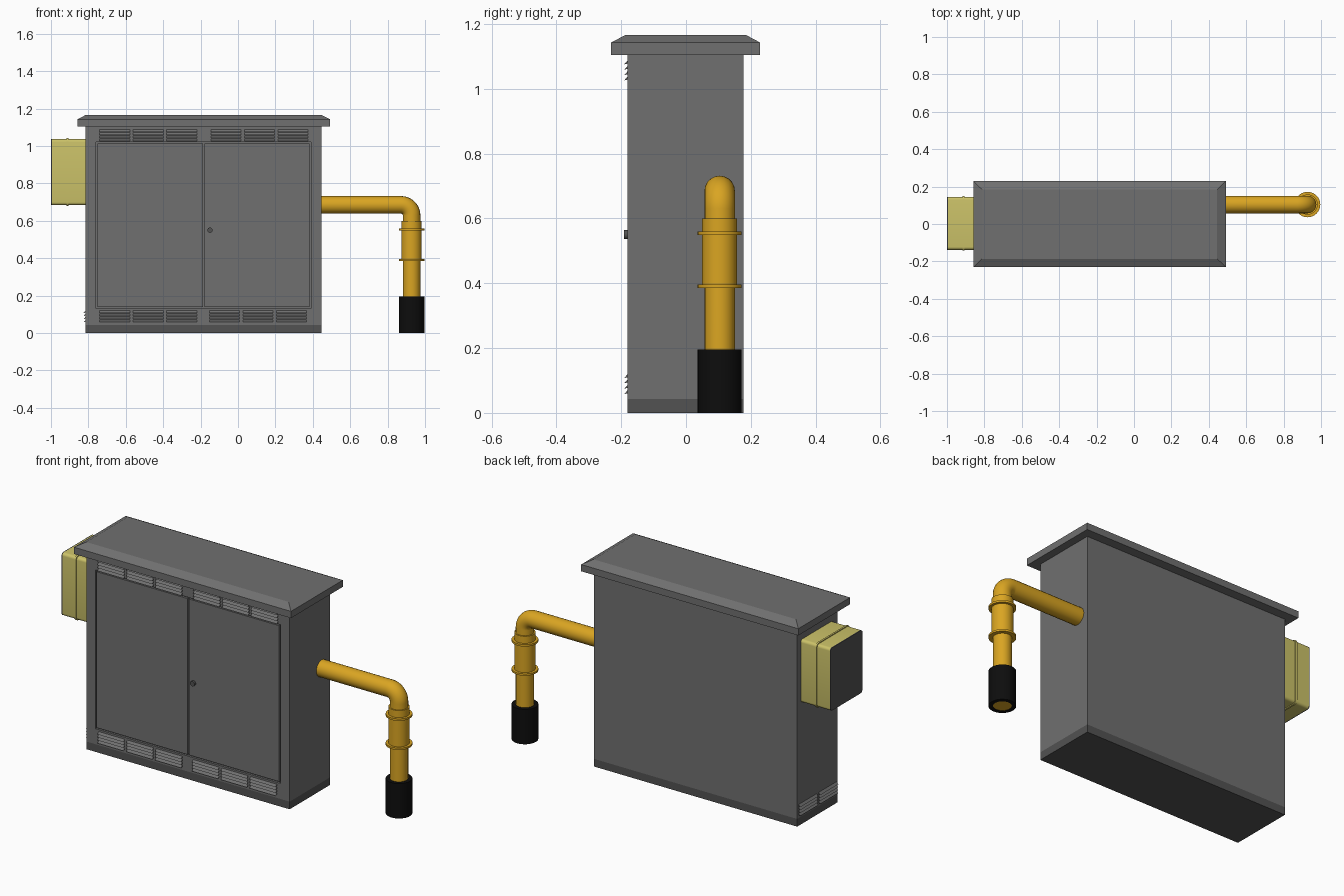
import bpy, bmesh, math
from mathutils import Vector

if "Cube" in bpy.data.objects:
    bpy.data.objects.remove(bpy.data.objects["Cube"])


def mat(name, r, g, b):
    m = bpy.data.materials.new(name)
    m.diffuse_color = (r, g, b, 1)
    m.use_nodes = True
    m.node_tree.nodes["Principled BSDF"].inputs["Base Color"].default_value = m.diffuse_color
    return m


GREY = mat("cabinet grey", 0.162, 0.162, 0.162)
DARK = mat("dark grey", 0.084, 0.084, 0.084)
GOLD = mat("pipe yellow", 0.70, 0.376, 0.016)
PALE = mat("meter box yellow", 0.60, 0.54, 0.14)
BLACK = mat("sleeve black", 0.004, 0.004, 0.004)


def finish(bm, name, m, smooth=False):
    bmesh.ops.recalc_face_normals(bm, faces=bm.faces)
    me = bpy.data.meshes.new(name)
    bm.to_mesh(me)
    bm.free()
    me.materials.append(m)
    ob = bpy.data.objects.new(name, me)
    bpy.context.collection.objects.link(ob)
    if smooth:
        shade(ob)
    return ob


def shade(ob):
    bpy.ops.object.select_all(action='DESELECT')
    bpy.context.view_layer.objects.active = ob
    ob.select_set(True)
    bpy.ops.object.shade_smooth_by_angle(angle=math.radians(35))


def cube(x0, x1, y0, y1, z0, z1):
    bm = bmesh.new()
    bmesh.ops.create_cube(bm, size=1)
    for v in bm.verts:
        v.co = Vector((x1 if v.co.x > 0 else x0, y1 if v.co.y > 0 else y0,
                       z1 if v.co.z > 0 else z0))
    return bm


def box(name, m, *dims):
    return finish(cube(*dims), name, m)


def rounded_x(name, m, dims, r):
    """Box whose edges along x are rounded."""
    bm = cube(*dims)
    es = [e for e in bm.edges if abs((e.verts[0].co - e.verts[1].co).x) > 1e-4]
    bmesh.ops.bevel(bm, geom=es, offset=r, segments=5, profile=0.5, affect='EDGES')
    return finish(bm, name, m, True)


def lathe(name, m, profile, cx, cy, n=40):
    """Closed (radius, z) profile turned about a vertical axis."""
    bm = bmesh.new()
    rings = [[bm.verts.new((cx + r * math.cos(2 * math.pi * i / n),
                            cy + r * math.sin(2 * math.pi * i / n), z))
              for i in range(n)] for r, z in profile]
    for k in range(len(rings)):
        a, b = rings[k], rings[(k + 1) % len(rings)]
        for i in range(n):
            j = (i + 1) % n
            bm.faces.new((a[i], a[j], b[j], b[i]))
    return finish(bm, name, m, True)


X0, X1, Y0, Y1 = -0.815, 0.447, -0.18, 0.177
DX0, DX1, DZ0, DZ1, SPLIT = -0.76, 0.39, 0.13, 1.022, -0.183

# cabinet body with a shallow door recess
bm = cube(X0, X1, Y0, Y1, 0.043, 1.105)
front = min(bm.faces, key=lambda f: f.calc_center_median().y)
mid = front.calc_center_median()
for depth in (0.0, 0.012):
    bmesh.ops.inset_individual(bm, faces=[front], thickness=0.001)
    for v in front.verts:
        v.co = Vector((DX1 if v.co.x > mid.x else DX0, Y0 + depth,
                       DZ1 if v.co.z > mid.z else DZ0))
finish(bm, "cabinet_body", GREY)
box("plinth", DARK, X0, X1, Y0, Y1, 0, 0.043)

# roof with chamfered rim
bm = cube(-0.858, 0.491, -0.231, 0.229, 1.105, 1.143)
top = max(bm.faces, key=lambda f: f.calc_center_median().z)
top = bmesh.ops.extrude_discrete_faces(bm, faces=[top])["faces"][0]
for v in top.verts:
    v.co += Vector((-0.046 if v.co.x > 0 else 0.046,
                    -0.045 if v.co.y > 0 else 0.045, 0.024))
finish(bm, "roof", GREY)

# doors and lock
g = 0.008
box("left_door", GREY, DX0 + g, SPLIT - g / 2, Y0, Y0 + 0.013, DZ0 + g, DZ1 - g)
box("right_door", GREY, SPLIT + g / 2, DX1 - g, Y0, Y0 + 0.013, DZ0 + g, DZ1 - g)
bm = bmesh.new()
bmesh.ops.create_cone(bm, cap_ends=True, segments=24, radius1=0.014, radius2=0.014, depth=0.014)
for v in bm.verts:
    v.co = Vector((v.co.x - 0.15, v.co.z + Y0 - 0.005, v.co.y + 0.55))
finish(bm, "door_lock", DARK, True)


# louvred vents: wedge slats standing out from a wall
def vent(name, a, b, z, side=False):
    bm = bmesh.new()
    for k in range(4):
        zk = z + 0.0165 * k
        ends = []
        for t in (a, b):
            prof = ((-0.001, zk + 0.013), (0.011, zk), (-0.001, zk + 0.003))
            ends.append([bm.verts.new((X0 - o, t, h) if side else (t, Y0 - o, h))
                         for o, h in prof])
        p, q = ends
        bm.faces.new(p)
        bm.faces.new(q[::-1])
        for i in range(3):
            j = (i + 1) % 3
            bm.faces.new((p[i], q[i], q[j], p[j]))
    finish(bm, name, GREY)


for row, z, right in (("top", 1.026, -0.145), ("bottom", 0.058, -0.153)):
    for start in (-0.74, right):
        for i in range(3):
            x = start + 0.179 * i
            vent(row + "_vent", x, x + 0.162, z)
for y in (-0.172, 0.005):
    vent("side_vent", y, y + 0.16, 0.058, True)

# meter box on the left wall
rounded_x("meter_box", PALE, (-0.995, X0, -0.138, 0.145, 0.684, 1.037), 0.016)
rounded_x("meter_box_seam", PALE, (-0.917, -0.907, -0.143, 0.150, 0.679, 1.042), 0.02)
rounded_x("meter_box_cover", DARK, (-1.0, -0.995, -0.138, 0.145, 0.684, 1.037), 0.016)

# gas pipe: out of the right wall, round the bend and down
PX, PY, PZ, BR = 0.928, 0.104, 0.685, 0.056
pts = [(X1 - 0.02, PY, PZ)]
for i in range(13):
    a = math.pi / 2 * i / 12
    pts.append((PX - BR + BR * math.sin(a), PY, PZ - BR + BR * math.cos(a)))
pts.append((PX, PY, 0.002))
cu = bpy.data.curves.new("gas_pipe", 'CURVE')
cu.dimensions = '3D'
cu.bevel_depth = 0.047
cu.bevel_resolution = 8
cu.use_fill_caps = True
sp = cu.splines.new('POLY')
sp.points.add(len(pts) - 1)
for p, c in zip(sp.points, pts):
    p.co = (*c, 1)
cu.materials.append(GOLD)
pipe = bpy.data.objects.new("gas_pipe", cu)
bpy.context.collection.objects.link(pipe)
bpy.ops.object.select_all(action='DESELECT')
bpy.context.view_layer.objects.active = pipe
pipe.select_set(True)
bpy.ops.object.convert(target='MESH')
shade(bpy.context.view_layer.objects.active)


def tube(name, m, r_in, r_out, z0, z1):
    lathe(name, m, ((r_in, z0), (r_out, z0), (r_out, z1), (r_in, z1)), PX, PY)


tube("pipe_coupling", GOLD, 0.045, 0.054, 0.39, 0.60)
for z in (0.385, 0.549):
    tube("pipe_flange", GOLD, 0.045, 0.068, z, z + 0.011)
tube("ground_sleeve", BLACK, 0.0465, 0.068, 0.0, 0.196)
